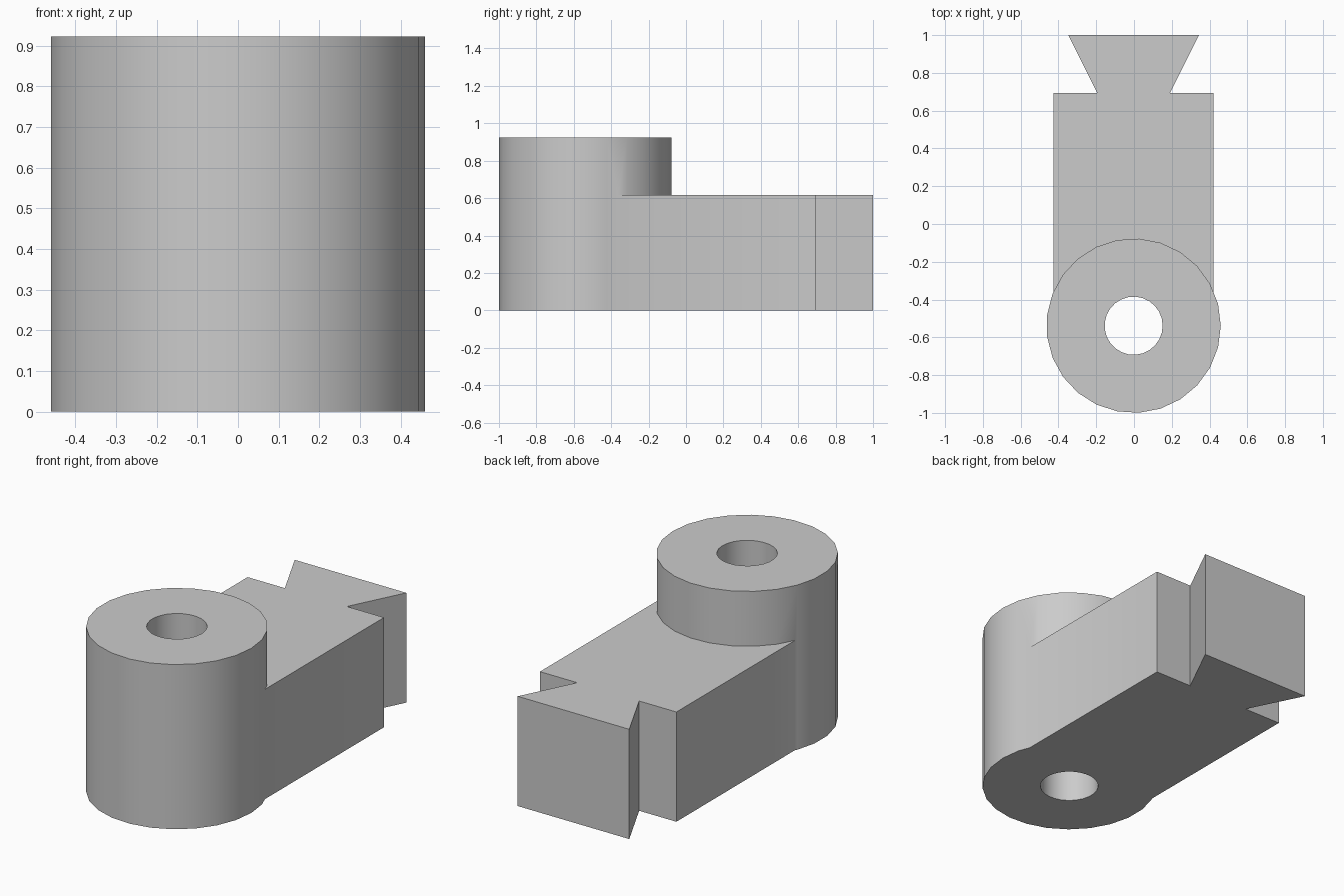
import bpy
import bmesh
from math import cos, sin, tau, radians

if "Cube" in bpy.data.objects:
    bpy.data.objects.remove(bpy.data.objects["Cube"], do_unlink=True)

U = 2 / 13              # design unit: the whole part is 13 units long
CX, CY = -0.002, -1 + 3 * U   # axis of the boss
SIDES = 25

grey = bpy.data.materials.new("plain grey")
grey.use_nodes = True
colour = (0.6, 0.6, 0.6, 1)
grey.diffuse_color = colour
grey.node_tree.nodes["Principled BSDF"].inputs["Base Color"].default_value = colour


def prism(name, outline, z0, z1):
    """Extrude a plan outline (in units from the boss axis) upwards."""
    bm = bmesh.new()
    base = bm.faces.new([bm.verts.new((CX + x * U, CY + y * U, z0 * U)) for x, y in outline])
    top = bmesh.ops.extrude_face_region(bm, geom=[base])["geom"]
    verts = [v for v in top if isinstance(v, bmesh.types.BMVert)]
    bmesh.ops.translate(bm, verts=verts, vec=(0, 0, (z1 - z0) * U))
    bmesh.ops.recalc_face_normals(bm, faces=bm.faces)
    mesh = bpy.data.meshes.new(name)
    bm.to_mesh(mesh)
    bm.free()
    mesh.materials.append(grey)
    obj = bpy.data.objects.new(name, mesh)
    bpy.context.collection.objects.link(obj)
    return obj


def circle(r):
    return [(r * cos(tau * i / SIDES), r * sin(tau * i / SIDES)) for i in range(SIDES)]


def combine(target, tool, operation):
    mod = target.modifiers.new(operation.lower(), "BOOLEAN")
    mod.operation, mod.object, mod.solver = operation, tool, "EXACT"
    bpy.context.view_layer.objects.active = target
    bpy.ops.object.modifier_apply(modifier=mod.name)
    bpy.data.objects.remove(tool, do_unlink=True)


# Round boss
link = prism("dovetail_link", circle(3), 0, 6)

# Arm with dovetail tongue, mirrored from one half of its plan
half = [(2.75, 0), (2.75, 8), (1.25, 8), (2.25, 10)]
arm = prism("arm", half + [(-x, y) for x, y in reversed(half)], 0, 4)
combine(link, arm, "UNION")

# Through bore
bore = prism("bore_cutter", circle(1), -1, 7)
bore.hide_render = True
combine(link, bore, "DIFFERENCE")

# Smooth round walls, crisp edges
bpy.ops.object.select_all(action="DESELECT")
link.select_set(True)
bpy.context.view_layer.objects.active = link
bpy.ops.object.shade_smooth_by_angle(angle=radians(30))
